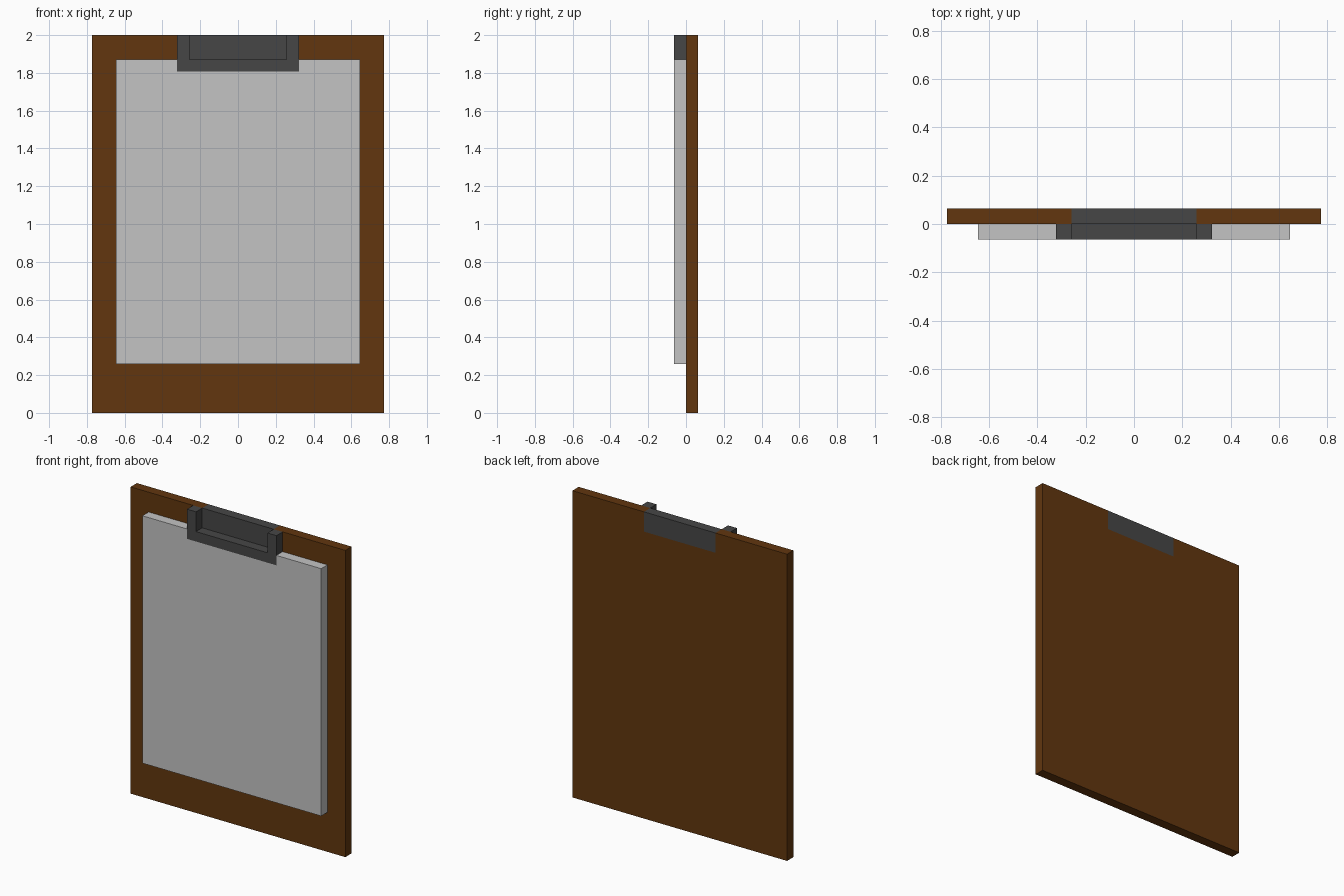
import bpy, bmesh

if "Cube" in bpy.data.objects:
    bpy.data.objects.remove(bpy.data.objects["Cube"])

U = 2 / 31  # the model sits on a regular grid, 31 units high


def material(name, rgb):
    m = bpy.data.materials.new(name)
    m.diffuse_color = (*rgb, 1)
    m.use_nodes = True
    m.node_tree.nodes["Principled BSDF"].inputs["Base Color"].default_value = m.diffuse_color
    return m


def slab(name, outline, y0, y1, mat):
    """Extrude an x-z outline (grid units) from y0 to y1."""
    bm = bmesh.new()
    face = bm.faces.new([bm.verts.new((x * U, y0 * U, z * U)) for x, z in outline])
    ext = bmesh.ops.extrude_face_region(bm, geom=[face])
    verts = [v for v in ext["geom"] if isinstance(v, bmesh.types.BMVert)]
    bmesh.ops.translate(bm, verts=verts, vec=(0, (y1 - y0) * U, 0))
    bmesh.ops.recalc_face_normals(bm, faces=bm.faces[:])
    mesh = bpy.data.meshes.new(name)
    bm.to_mesh(mesh)
    bm.free()
    mesh.materials.append(mat)
    ob = bpy.data.objects.new(name, mesh)
    bpy.context.collection.objects.link(ob)
    return ob


def mirrored(half):
    """Complete a right-half outline with its left mirror image."""
    return half + [(-x, z) for x, z in reversed(half)]


wood = material("brown_wood", (0.122, 0.037, 0.0045))
paper = material("light_grey_paper", (0.55, 0.55, 0.55))
metal = material("dark_grey_metal", (0.061, 0.061, 0.061))

# Board with a notch in its top edge for the clip plate
slab("board", mirrored([(12, 0), (12, 31), (4, 31), (4, 29)]), 0, 1, wood)
# Paper stack, notched where the clip grips it
slab("paper", mirrored([(10, 4), (10, 29), (5, 29), (5, 28)]), -1, 0, paper)
# Clip: plate set in the board and U-shaped jaw in front
slab("clip_plate", mirrored([(4, 29), (4, 31)]), 0, 1, metal)
slab("clip_jaw", mirrored([(5, 28), (5, 31), (4, 31), (4, 29)]), -1, 0, metal)
